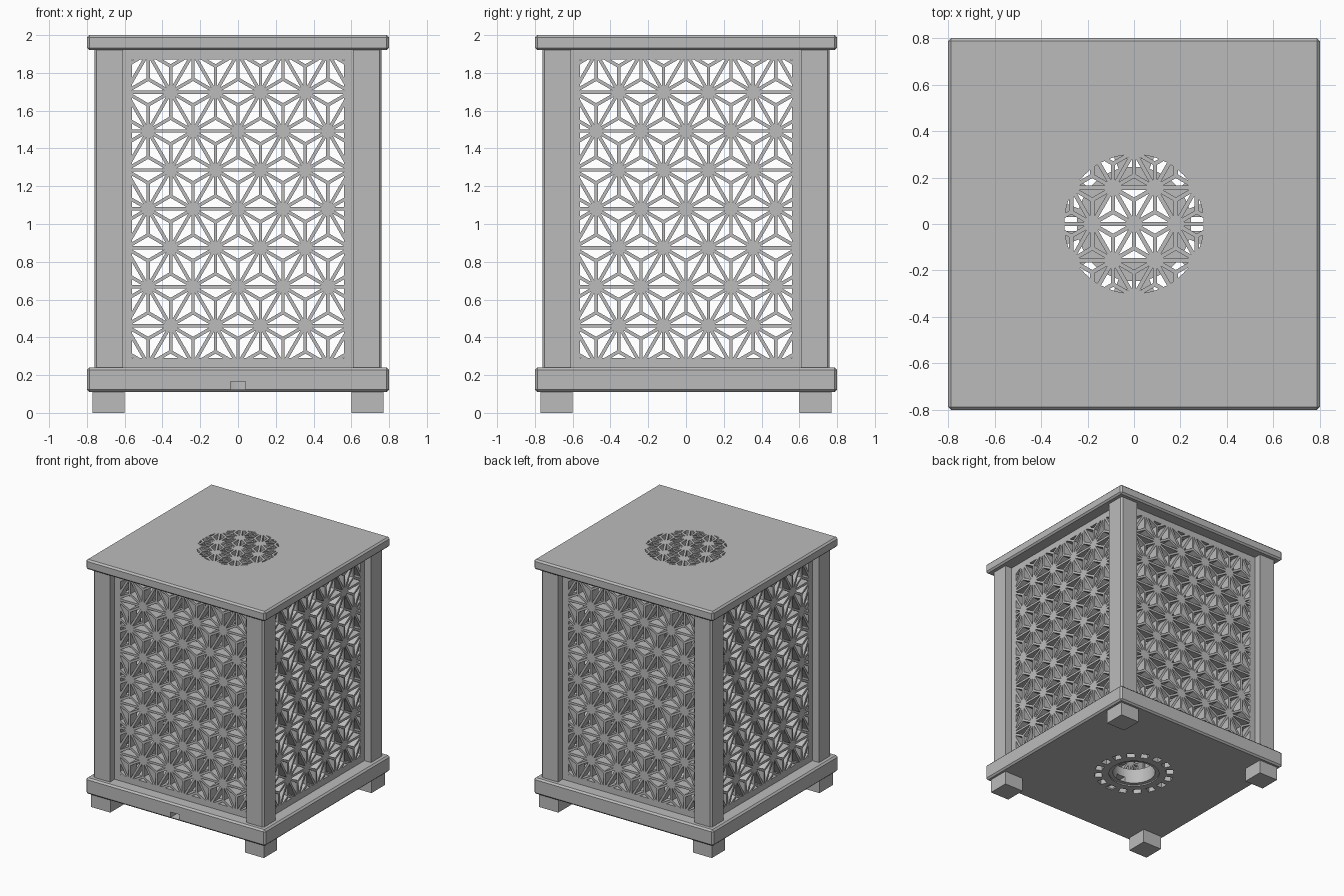
import bpy, bmesh, math
from mathutils import Matrix, Vector

if "Cube" in bpy.data.objects:
    bpy.data.objects.remove(bpy.data.objects["Cube"])

GREY = (0.5, 0.5, 0.5, 1)
mat = bpy.data.materials.new("plain_grey")
mat.use_nodes = True
mat.diffuse_color = GREY
mat.node_tree.nodes["Principled BSDF"].inputs["Base Color"].default_value = GREY


def make(name, bm):
    bmesh.ops.recalc_face_normals(bm, faces=bm.faces)
    mesh = bpy.data.meshes.new(name)
    bm.to_mesh(mesh)
    bm.free()
    mesh.materials.append(mat)
    obj = bpy.data.objects.new(name, mesh)
    bpy.context.collection.objects.link(obj)
    return obj


def add_box(bm, lo, hi, turn=Matrix()):
    lo, hi = Vector(lo), Vector(hi)
    m = turn @ Matrix.Translation((lo + hi) / 2) @ Matrix.Diagonal((*(hi - lo), 1))
    return bmesh.ops.create_cube(bm, size=1, matrix=m)["verts"]


def slab(name, z0, z1, half, chamfer):
    bm = bmesh.new()
    add_box(bm, (-half, -half, z0), (half, half, z1))
    bmesh.ops.bevel(bm, geom=bm.edges[:], offset=chamfer, segments=1, affect='EDGES')
    return make(name, bm)


def cylinder(radius, z0, z1):
    bm = bmesh.new()
    bmesh.ops.create_cone(bm, cap_ends=True, segments=64, radius1=radius, radius2=radius,
                          depth=z1 - z0, matrix=Matrix.Translation((0, 0, (z0 + z1) / 2)))
    return bm


def cut(obj, bm):
    cutter = make("cutter", bm)
    cutter.hide_render = True
    mod = obj.modifiers.new("cut", 'BOOLEAN')
    mod.operation, mod.solver, mod.object = 'DIFFERENCE', 'EXACT', cutter
    graph = bpy.context.evaluated_depsgraph_get()
    mesh = bpy.data.meshes.new_from_object(obj.evaluated_get(graph))
    obj.modifiers.clear()
    obj.data = mesh
    bpy.data.objects.remove(cutter)


def clip(a, b, planes):
    """Trim segment a-b to the convex region where n.p <= d for every plane."""
    t0, t1 = 0.0, 1.0
    for n, d in planes:
        da, db = d - n.dot(a), d - n.dot(b)
        if da < 0 and db < 0:
            return None
        if da < 0:
            t0 = max(t0, da / (da - db))
        elif db < 0:
            t1 = min(t1, da / (da - db))
    if t1 - t0 < 0.01:
        return None
    return a.lerp(b, t0), a.lerp(b, t1)


def add_lattice(bm, pitch, width, z0, z1, planes, reach):
    """Triangular grid of strips, each triangle split from its corners to its centre."""
    row = pitch * math.sqrt(3) / 2
    for j in range(-reach, reach + 1):
        for i in range(-reach, reach + 1):
            node = Vector(((i + (j % 2) / 2) * pitch, j * row))
            for k in range(12):
                # full edges are shared by two nodes, so draw only half of them
                if k % 2 == 0 and k >= 6:
                    continue
                length = pitch if k % 2 == 0 else pitch / math.sqrt(3)
                ang = k * math.pi / 6
                end = node + length * Vector((math.cos(ang), math.sin(ang)))
                seg = clip(node, end, planes)
                if seg:
                    a, b = seg
                    turn = Matrix.Translation((a.x, a.y, 0)) @ Matrix.Rotation(ang, 4, 'Z')
                    add_box(bm, (0, -width / 2, z0), ((b - a).length, width / 2, z1), turn)


# Base slab with lamp hole, vent ring and cable passage
base = slab("base", 0.11, 0.24, 0.8, 0.013)
cut(base, cylinder(0.16, 0, 0.4))
cut(base, cylinder(0.19, 0, 0.12))
vents = bmesh.new()
for k in range(16):
    add_box(vents, (0.245, -0.03, 0), (0.30, 0.03, 0.4), Matrix.Rotation(k * math.pi / 8, 4, 'Z'))
cut(base, vents)
passage = bmesh.new()
add_box(passage, (-0.04, -0.9, 0.123), (0.04, -0.1, 0.165))
cut(base, passage)

# Lid with round pierced vent
lid = slab("lid", 1.92, 2.0, 0.8, 0.013)
cut(lid, cylinder(0.30, 1.8, 2.1))
rim = [(Vector((math.cos(t), math.sin(t))), 0.305)
       for t in (k * math.pi / 24 for k in range(48))]
bm = bmesh.new()
add_lattice(bm, 0.18, 0.018, 1.92, 2.0, rim, 3)
make("lid_lattice", bm)

# Feet and corner posts
for sx, x_name in ((-1, "right"), (1, "left")):
    for sy, y_name in ((-1, "front"), (1, "back")):
        mirror = Matrix.Diagonal((sx, sy, 1, 1))
        bm = bmesh.new()
        add_box(bm, (0.60, 0.60, 0), (0.77, 0.77, 0.11), mirror)
        make(f"{y_name}_{x_name}_foot", bm)

        bm = bmesh.new()
        add_box(bm, (0.61, 0.61, 0.24), (0.76, 0.76, 1.92), mirror)
        outer = [e for e in bm.edges
                 if all(abs(v.co.x) > 0.7 and abs(v.co.y) > 0.7 for v in e.verts)]
        bmesh.ops.bevel(bm, geom=outer, offset=0.012, segments=1, affect='EDGES')
        make(f"{y_name}_{x_name}_post", bm)

# Four framed lattice panels, drawn flat and then stood up around the sides
WIDE, TALL, EDGE = 0.56, 0.79, 0.05
IN, OUT = 0.62, 0.70
opening = [(Vector(n), d + 0.008) for n, d in
           (((1, 0), WIDE), ((-1, 0), WIDE), ((0, 1), TALL), ((0, -1), TALL))]
for k, side in enumerate(("front", "left", "back", "right")):
    bm = bmesh.new()
    add_lattice(bm, 0.238, 0.018, IN, OUT, opening, 6)
    for s in (-1, 1):
        turn = Matrix.Rotation(0 if s > 0 else math.pi, 4, 'Z')
        add_box(bm, (WIDE, -TALL - EDGE, IN), (WIDE + EDGE, TALL + EDGE, OUT), turn)
        add_box(bm, (-WIDE, TALL, IN), (WIDE, TALL + EDGE, OUT), turn)
    stand = (Matrix.Translation((0, 0, 1.08)) @ Matrix.Rotation(k * math.pi / 2, 4, 'Z')
             @ Matrix.Rotation(math.pi / 2, 4, 'X'))
    bmesh.ops.transform(bm, matrix=stand, verts=bm.verts)
    make(f"{side}_panel", bm)
